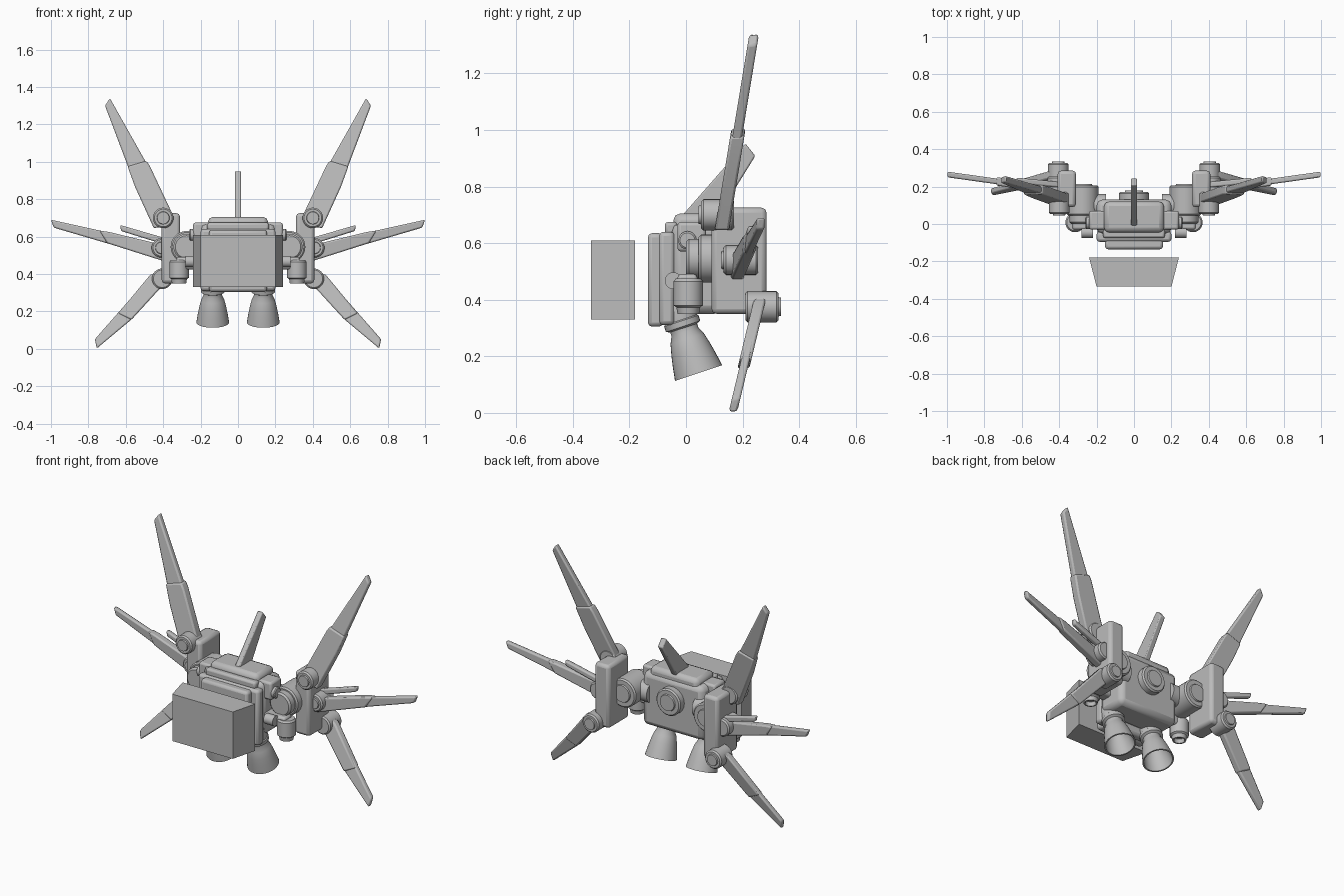
import bpy, bmesh, math
from mathutils import Vector

if "Cube" in bpy.data.objects:
    bpy.data.objects.remove(bpy.data.objects["Cube"])

grey = bpy.data.materials.new("plain_grey")
grey.use_nodes = True
GREY = (0.5, 0.5, 0.5, 1)
grey.diffuse_color = GREY
grey.node_tree.nodes["Principled BSDF"].inputs["Base Color"].default_value = GREY


def finish(name, bm, bevel=0, mirror=False, smooth=True):
    bmesh.ops.recalc_face_normals(bm, faces=bm.faces)
    mesh = bpy.data.meshes.new(name)
    bm.to_mesh(mesh)
    bm.free()
    ob = bpy.data.objects.new(name, mesh)
    bpy.context.collection.objects.link(ob)
    mesh.materials.append(grey)
    if mirror:
        ob.modifiers.new("mirror", 'MIRROR')
    if bevel:
        mod = ob.modifiers.new("bevel", 'BEVEL')
        mod.width, mod.segments, mod.limit_method = bevel, 2, 'ANGLE'
    if smooth:
        bpy.ops.object.select_all(action='DESELECT')
        ob.select_set(True)
        bpy.context.view_layer.objects.active = ob
        bpy.ops.object.shade_smooth_by_angle(angle=math.radians(35))
    return ob


def box(name, lo, hi, bevel=0.012, mirror=False):
    bm = bmesh.new()
    bmesh.ops.create_cube(bm, size=1)
    lo, hi = Vector(lo), Vector(hi)
    for v in bm.verts:
        v.co = (lo + hi) / 2 + v.co * (hi - lo)
    return finish(name, bm, bevel, mirror)


def lathe(name, start, axis, profile, mirror=False, sides=32):
    """Revolve (radius, distance) pairs about an axis through start."""
    bm = bmesh.new()
    turn = Vector((0, 0, 1)).rotation_difference(Vector(axis))
    rings = []
    for r, d in profile:
        ring = []
        for i in range(sides):
            a = math.tau * i / sides
            p = Vector((r * math.cos(a), r * math.sin(a), d))
            ring.append(bm.verts.new(Vector(start) + turn @ p))
        rings.append(ring)
    for a, b in zip(rings, rings[1:]):
        for i in range(sides):
            j = (i + 1) % sides
            bm.faces.new((a[i], a[j], b[j], b[i]))
    bm.faces.new(rings[0])
    bm.faces.new(rings[-1])
    return finish(name, bm, 0, mirror)


def barrel(name, start, axis, r, length, mirror=True):
    """Cylinder with chamfered rims and a raised cap at the far end."""
    c = 0.008
    return lathe(name, start, axis, [(r - c, 0), (r, c), (r, length - 2 * c), (r - c, length - c),
                 (r * 0.62, length - c), (r * 0.58, length)], mirror)


def blade(name, outline, lean, thick, bevel=0.008):
    """Front outline of (x, z) extruded along y on a leaning plane y = a + b*x + c*z."""
    a, b, c = lean
    bm = bmesh.new()
    sides = []
    for s in (-0.5, 0.5):
        sides.append([bm.verts.new((x, a + b * x + c * z + s * thick, z)) for x, z in outline])
        bm.faces.new(sides[-1])
    n = len(outline)
    for i in range(n):
        j = (i + 1) % n
        bm.faces.new((sides[0][i], sides[0][j], sides[1][j], sides[1][i]))
    return finish(name, bm, bevel, True)


# Detached front block, narrower toward the front
bm = bmesh.new()
bmesh.ops.create_cube(bm, size=1)
for v in bm.verts:
    rear = v.co.y > 0
    v.co = (v.co.x * (0.48 if rear else 0.40), -0.18 if rear else -0.335, 0.47 + v.co.z * 0.28)
finish("front_block", bm, smooth=False)

# Central pack
box("pack_core", (-0.2, -0.05, 0.35), (0.2, 0.13, 0.67), 0.03)
box("pack_top", (-0.16, -0.045, 0.6), (0.16, 0.12, 0.705), 0.025)
box("pack_front_plate", (-0.2, -0.095, 0.31), (0.2, -0.04, 0.64), 0.015)
box("pack_front_panel", (-0.155, -0.135, 0.305), (0.155, -0.08, 0.635), 0.015)
box("pack_top_ridge", (-0.165, -0.075, 0.63), (0.165, -0.03, 0.675), 0.012)
box("shoulder_block", (0.15, -0.03, 0.57), (0.24, 0.07, 0.675), 0.012, True)
lathe("shoulder_stub", (0.23, 0.005, 0.61), (1, 0, 0), [(0.032, 0), (0.032, 0.025), (0.026, 0.03)], True)
barrel("rear_hub", (0, 0.11, 0.55), (0, 1, 0), 0.08, 0.07, False)

# Upright leaning fin
bm = bmesh.new()
fin = [bm.verts.new((-0.017, y, z)) for y, z in
       [(-0.02, 0.69), (0.21, 0.952), (0.245, 0.908), (0.11, 0.69)]]
face = bm.faces.new(fin)
ext = bmesh.ops.extrude_face_region(bm, geom=[face])
for v in ext["geom"]:
    if isinstance(v, bmesh.types.BMVert):
        v.co.x = 0.017
finish("centre_fin", bm, 0.006)

# Exhaust bells
lathe("thruster", (0.135, -0.04, 0.395), (0, 0.316, -0.95),
      [(0.055, -0.02), (0.06, 0), (0.06, 0.07), (0.064, 0.074), (0.064, 0.094), (0.05, 0.1),
       (0.05, 0.115), (0.062, 0.14), (0.072, 0.18), (0.08, 0.22), (0.088, 0.268),
       (0.08, 0.268), (0.07, 0.2), (0.045, 0.14)], True)

# Small side jets on short arms
box("jet_arm", (0.17, -0.03, 0.425), (0.33, 0.04, 0.49), 0.012, True)
lathe("jet_rod", (0.22, -0.045, 0.467), (1, 0, 0), [(0.03, 0), (0.03, 0.06)], True)
lathe("side_jet", (0.315, 0.008, 0.475), (0, 0, -1),
      [(0.044, 0), (0.052, 0.01), (0.052, 0.095), (0.042, 0.102), (0.038, 0.125), (0.03, 0.125),
       (0.028, 0.1)], True)

# Shoulder joints and wing brackets
barrel("shoulder_joint", (0.275, 0.045, 0.545), (0, 1, 0), 0.085, 0.17)
lathe("joint_front_disc", (0.275, 0.0, 0.545), (0, 1, 0), [(0.06, 0), (0.07, 0.01), (0.07, 0.06)], True)
lathe("joint_axle", (0.15, 0.1, 0.545), (1, 0, 0), [(0.06, 0), (0.06, 0.18)], True)
box("wing_bracket", (0.31, 0.09, 0.35), (0.408, 0.285, 0.725), 0.018, True)

# Wing pivots
barrel("upper_pivot", (0.4, 0.17, 0.7), (0, -1, 0), 0.055, 0.125)
barrel("middle_pivot", (0.41, 0.255, 0.54), (0, -1, 0), 0.052, 0.13)
barrel("lower_pivot", (0.405, 0.21, 0.375), (0, 1, 0), 0.055, 0.125)

# Wing blades: a thick sheath with a thinner tip
up = (0.02, 0, 0.165)
blade("upper_blade_sheath", [(0.345, 0.665), (0.45, 0.645), (0.55, 0.865), (0.59, 0.975),
                             (0.49, 1.005), (0.47, 0.975), (0.35, 0.72)], up, 0.05)
blade("upper_blade_tip", [(0.44, 0.85), (0.545, 0.86), (0.711, 1.3), (0.685, 1.34), (0.485, 0.985)],
      up, 0.034)
mid = (0.125, 0.14, 0)
blade("middle_blade_sheath", [(0.4, 0.47), (0.7, 0.565), (0.74, 0.632), (0.69, 0.625), (0.4, 0.555)],
      mid, 0.045)
blade("middle_blade_tip", [(0.6, 0.535), (0.985, 0.648), (1.0, 0.69), (0.6, 0.602)], mid, 0.03)
blade("middle_spike", [(0.4, 0.56), (0.625, 0.63), (0.63, 0.662), (0.4, 0.595)],
      (0.17, 0.1, 0), 0.03)
low = (0.165, 0, 0.24)
blade("lower_blade_sheath", [(0.375, 0.36), (0.415, 0.325), (0.57, 0.155), (0.64, 0.19),
                             (0.47, 0.395), (0.41, 0.42)], low, 0.042)
blade("lower_blade_tip", [(0.5, 0.235), (0.58, 0.148), (0.755, 0.002), (0.765, 0.052), (0.56, 0.285)],
      low, 0.03)
